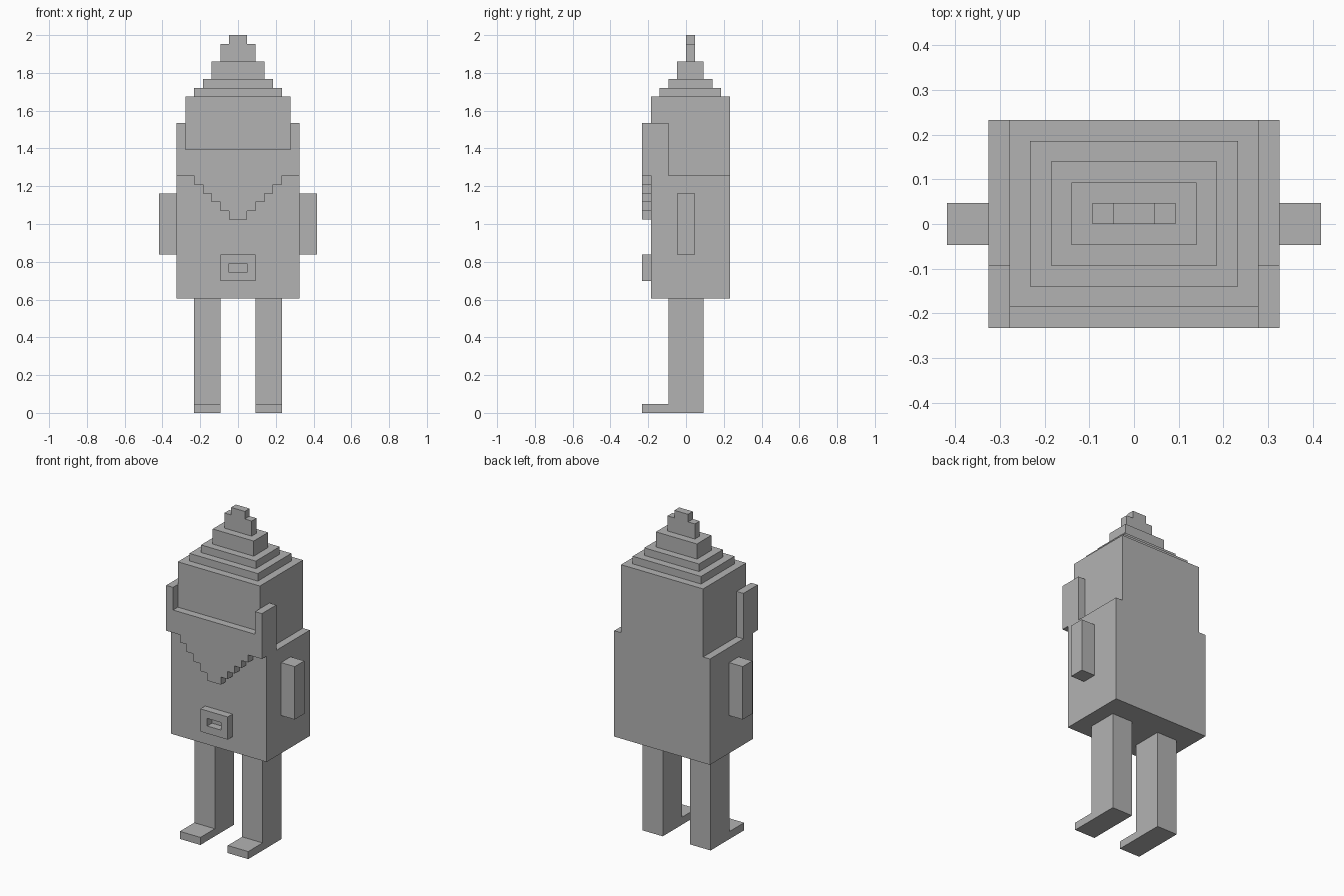
import bpy
import bmesh
from mathutils import Vector

U = 2 / 43  # one block of the model's grid

cube = bpy.data.objects.get("Cube")
if cube:
    bpy.data.objects.remove(cube, do_unlink=True)

grey = bpy.data.materials.new("plain grey")
grey.use_nodes = True
grey.diffuse_color = (0.45, 0.45, 0.45, 1)
grey.node_tree.nodes["Principled BSDF"].inputs["Base Color"].default_value = grey.diffuse_color


def add_prism(bm, outline, axis, start, end):
    """Extrude a 2D outline along x or y, in block units."""
    def place(a, b):
        return Vector((start, a, b) if axis == "x" else (a, start, b)) * U
    face = bm.faces.new([bm.verts.new(place(a, b)) for a, b in outline])
    shift = Vector((end - start, 0, 0) if axis == "x" else (0, end - start, 0)) * U
    moved = bmesh.ops.extrude_face_region(bm, geom=[face], use_keep_orig=True)["geom"]
    bmesh.ops.translate(bm, vec=shift, verts=[g for g in moved if isinstance(g, bmesh.types.BMVert)])


def finish(name, bm):
    bmesh.ops.recalc_face_normals(bm, faces=bm.faces)
    mesh = bpy.data.meshes.new(name)
    bm.to_mesh(mesh)
    bm.free()
    mesh.materials.append(grey)
    bpy.context.collection.objects.link(bpy.data.objects.new(name, mesh))


def prism(name, outline, axis, start, end):
    bm = bmesh.new()
    add_prism(bm, outline, axis, start, end)
    finish(name, bm)


def rect(a0, a1, b0, b1):
    return [(a0, b0), (a1, b0), (a1, b1), (a0, b1)]


def mirrored(half):
    """Close a right-hand outline with its reflection."""
    return half + [(-x, z) for x, z in reversed(half)]


# Body and narrower head
prism("body_and_head", mirrored([(7, 13), (7, 27), (6, 27), (6, 36)]), "y", -4, 5)

# Stepped hat: half width, front, back, bottom, top
tiers = [(5, -3, 4, 36, 37), (4, -2, 3, 37, 38), (3, -1, 2, 38, 40)]
for i, (w, front, back, low, high) in enumerate(tiers, 1):
    prism(f"hat_tier_{i}", rect(-w, w, low, high), "y", front, back)
prism("hat_tip", mirrored([(2, 40), (2, 42), (1, 42), (1, 43)]), "y", 0, 1)

# Beard with a staircase lower edge and raised sides
half = []
for x in range(1, 6):
    half += [(x, 21 + x), (x, 22 + x)]
half += [(7, 27), (7, 33), (6, 33), (6, 30)]
prism("beard", mirrored(half), "y", -5, -4)

# Sideburns, arms, legs with feet
leg = [(-5, 0), (2, 0), (2, 13), (-2, 13), (-2, 1), (-5, 1)]
for side, s in (("left", 1), ("right", -1)):
    prism(f"{side}_sideburn", rect(-4, -2, 27, 33), "x", 6 * s, 7 * s)
    prism(f"{side}_arm", rect(-1, 1, 18, 25), "x", 7 * s, 9 * s)
    prism(f"{side}_leg", leg, "x", 2 * s, 5 * s)

# Belt buckle, an open frame
bm = bmesh.new()
for bar in (rect(-2, 2, 15, 16), rect(-2, 2, 17, 18), rect(-2, -1, 16, 17), rect(1, 2, 16, 17)):
    add_prism(bm, bar, "y", -5, -4)
finish("belt_buckle", bm)
